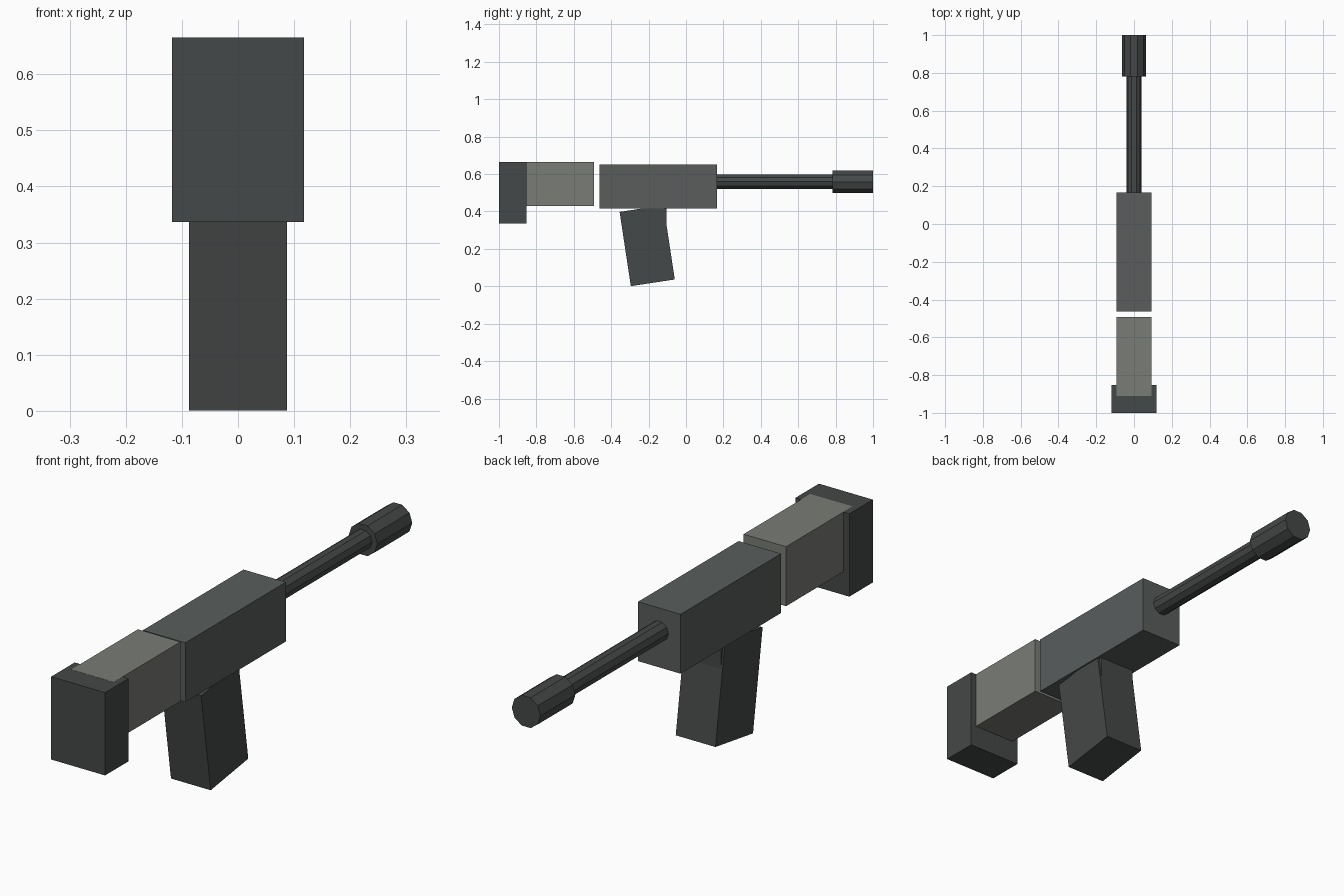
import bpy
from math import radians

if "Cube" in bpy.data.objects:
    bpy.data.objects.remove(bpy.data.objects["Cube"])


def material(name, rgb):
    m = bpy.data.materials.new(name)
    m.diffuse_color = (*rgb, 1)
    m.use_nodes = True
    m.node_tree.nodes["Principled BSDF"].inputs["Base Color"].default_value = m.diffuse_color
    return m


dark = material("dark_grey", (0.06, 0.065, 0.065))
mid = material("mid_grey", (0.10, 0.11, 0.108))
light = material("light_grey", (0.19, 0.20, 0.18))


def finish(name, mat):
    ob = bpy.context.object
    ob.name = name
    ob.data.materials.append(mat)
    return ob


def box(name, half_x, y0, y1, z0, z1, mat, tilt=0):
    bpy.ops.mesh.primitive_cube_add(size=1, location=(0, (y0 + y1) / 2, (z0 + z1) / 2))
    ob = finish(name, mat)
    ob.scale = (2 * half_x, y1 - y0, z1 - z0)
    ob.rotation_euler.x = radians(tilt)
    return ob


def tube(name, radius, y0, y1, z, mat):
    # ten-sided cylinder along y, with a corner on each x side
    bpy.ops.mesh.primitive_cylinder_add(vertices=10, radius=radius, depth=y1 - y0,
                                        location=(0, (y0 + y1) / 2, z))
    ob = finish(name, mat)
    ob.rotation_euler = (radians(90), 0, radians(0))
    for v in ob.data.vertices:
        # quarter turn about own axis moves the corners onto the x sides
        v.co.x, v.co.y = -v.co.y, v.co.x
    return ob


# Shoulder stock
box("butt_plate", 0.118, -1.0, -0.853, 0.337, 0.665, dark)
box("stock", 0.093, -0.91, -0.493, 0.43, 0.6655, light)

# Main body
box("receiver", 0.093, -0.462, 0.167, 0.415, 0.65, mid)

# Tilted grip with a small upright block at its top front
box("grip", 0.087, -0.3263, -0.0887, 0.0163, 0.4177, dark, tilt=8.6)
box("trigger_block", 0.08, -0.2, -0.104, 0.28, 0.42, dark)

# Barrel and muzzle
tube("barrel", 0.04, 0.12, 0.80, 0.559, dark)
tube("muzzle", 0.063, 0.782, 1.0, 0.558, dark)
